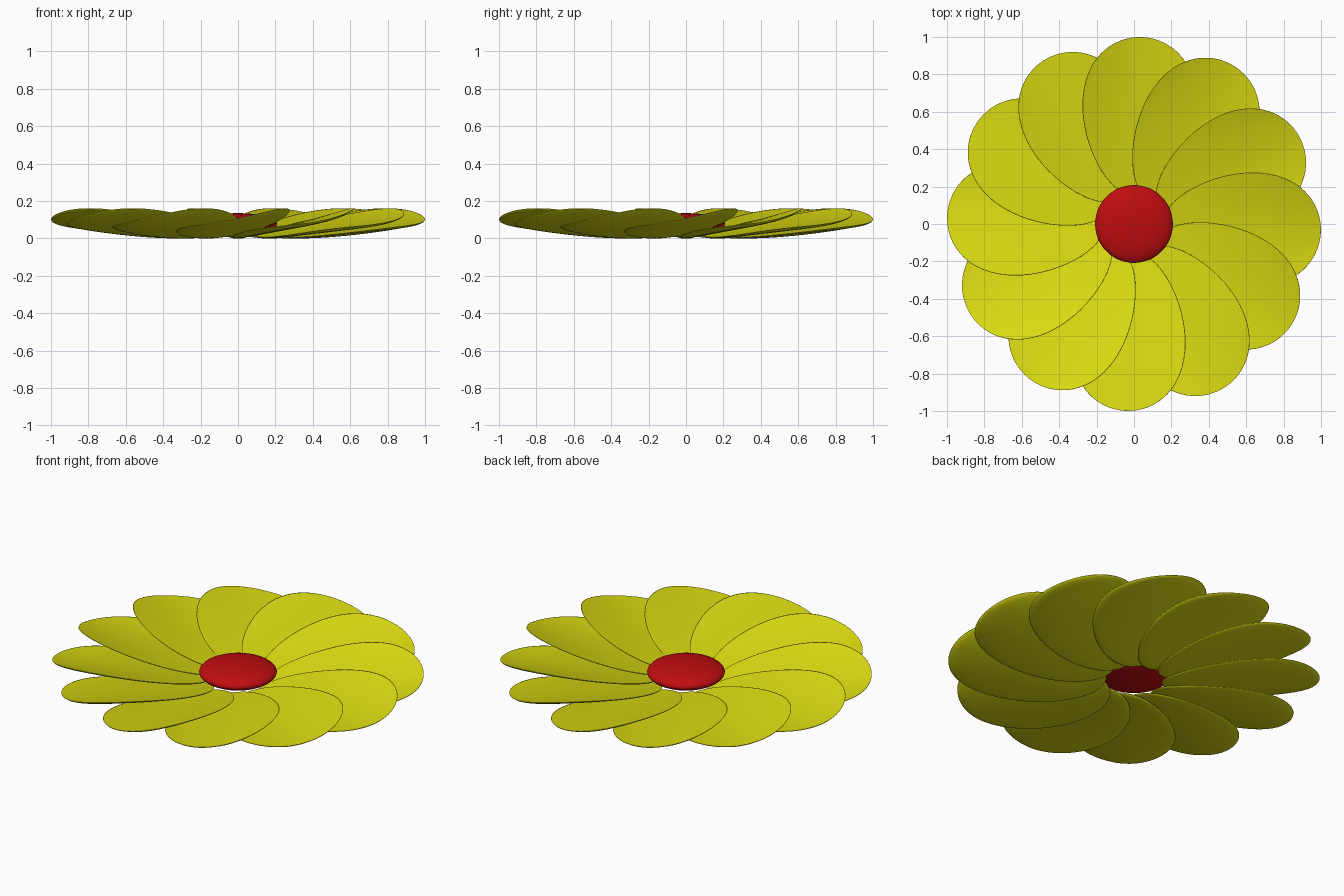
import bpy, bmesh, math

if "Cube" in bpy.data.objects:
    bpy.data.objects.remove(bpy.data.objects["Cube"])


def material(name, color):
    m = bpy.data.materials.new(name)
    m.diffuse_color = (*color, 1)
    m.use_nodes = True
    m.node_tree.nodes["Principled BSDF"].inputs["Base Color"].default_value = m.diffuse_color
    return m


yellow = material("petal yellow", (0.71, 0.71, 0.006))
red = material("centre red", (0.52, 0.004, 0.005))

N_LEN, N_WID = 36, 20
THICK = 0.016


def petal_point(t, q, under):
    """Egg-shaped, tilted and slightly cupped petal lying along +x."""
    r = 0.575 - 0.425 * math.cos(t)
    w = 0.315 * math.sin(t) * (0.95 - 0.17 * math.cos(t))
    s = math.sin(q)
    u = w * s
    z = 0.02 + 0.085 * r + 0.19 * u + 0.42 * r * u * u
    if under:
        z -= THICK * math.sqrt(max(0, 1 - s ** 4)) * math.sqrt(max(0, 1 - math.cos(t) ** 8))
    return r, u, z


def petal_mesh():
    bm = bmesh.new()
    for under in (False, True):
        rows = []
        for i in range(N_LEN + 1):
            t = math.pi * i / N_LEN
            rows.append([bm.verts.new(petal_point(t, math.pi * (j / N_WID - 0.5), under))
                         for j in range(N_WID + 1)])
        for a, b in zip(rows, rows[1:]):
            for j in range(N_WID):
                bm.faces.new((a[j], b[j], b[j + 1], a[j + 1]))
    # close the rim and the two ends
    bmesh.ops.remove_doubles(bm, verts=bm.verts, dist=0.0003)
    bmesh.ops.recalc_face_normals(bm, faces=bm.faces)
    for f in bm.faces:
        f.smooth = True
    low = min(v.co.z for v in bm.verts)
    bmesh.ops.translate(bm, verts=bm.verts, vec=(0, 0, -low))
    me = bpy.data.meshes.new("petal")
    bm.to_mesh(me)
    bm.free()
    me.materials.append(yellow)
    return me


# Twelve overlapping petals, each raised on its counter-clockwise side
mesh = petal_mesh()
for k in range(12):
    ob = bpy.data.objects.new(f"petal_{k + 1}", mesh)
    ob.rotation_euler.z = math.radians(30 * k - 2.5)
    bpy.context.collection.objects.link(ob)

# Flattened round centre
bpy.ops.mesh.primitive_uv_sphere_add(segments=48, ring_count=24, radius=1, location=(0, 0, 0.079))
centre = bpy.context.object
centre.name = "flower_centre"
centre.scale = (0.208, 0.208, 0.056)
centre.data.materials.append(red)
bpy.ops.object.shade_smooth()
